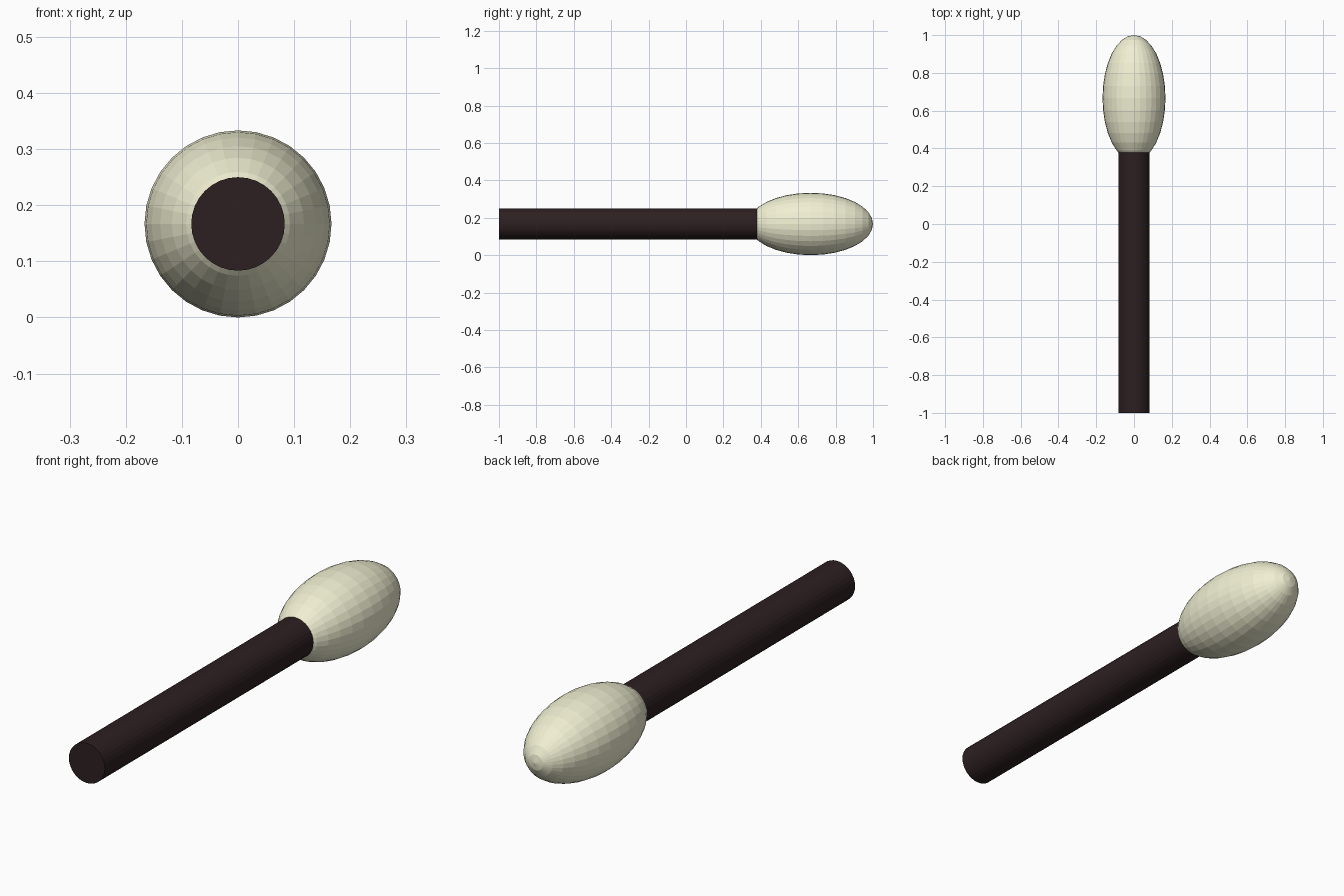
import bpy
from math import pi

if "Cube" in bpy.data.objects:
    bpy.data.objects.remove(bpy.data.objects["Cube"])

CENTRE_Z = 1 / 6      # shared axis height of stick and head


def finish(name, color):
    obj = bpy.context.object
    obj.name = name
    mat = bpy.data.materials.new(name + "_material")
    mat.diffuse_color = (*color, 1)
    mat.use_nodes = True
    mat.node_tree.nodes["Principled BSDF"].inputs["Base Color"].default_value = mat.diffuse_color
    obj.data.materials.append(mat)
    bpy.ops.object.transform_apply(location=False, rotation=True, scale=True)
    return obj


# Stick: straight round handle along y, its end buried in the head
y_start, y_end = -1.0, 0.5
bpy.ops.mesh.primitive_cylinder_add(
    vertices=32, radius=1 / 12, depth=y_end - y_start,
    location=(0, (y_start + y_end) / 2, CENTRE_Z), rotation=(pi / 2, 0, 0))
finish("stick", (0.026, 0.014, 0.015))

# Head: faceted egg-shaped ellipsoid with its poles along y
bpy.ops.mesh.primitive_uv_sphere_add(
    segments=32, ring_count=16, radius=1 / 6,
    location=(0, 2 / 3, CENTRE_Z), rotation=(-pi / 2, 0, 0))
bpy.context.object.scale = (1, 1, 2)
finish("padded_head", (0.88, 0.87, 0.65))
